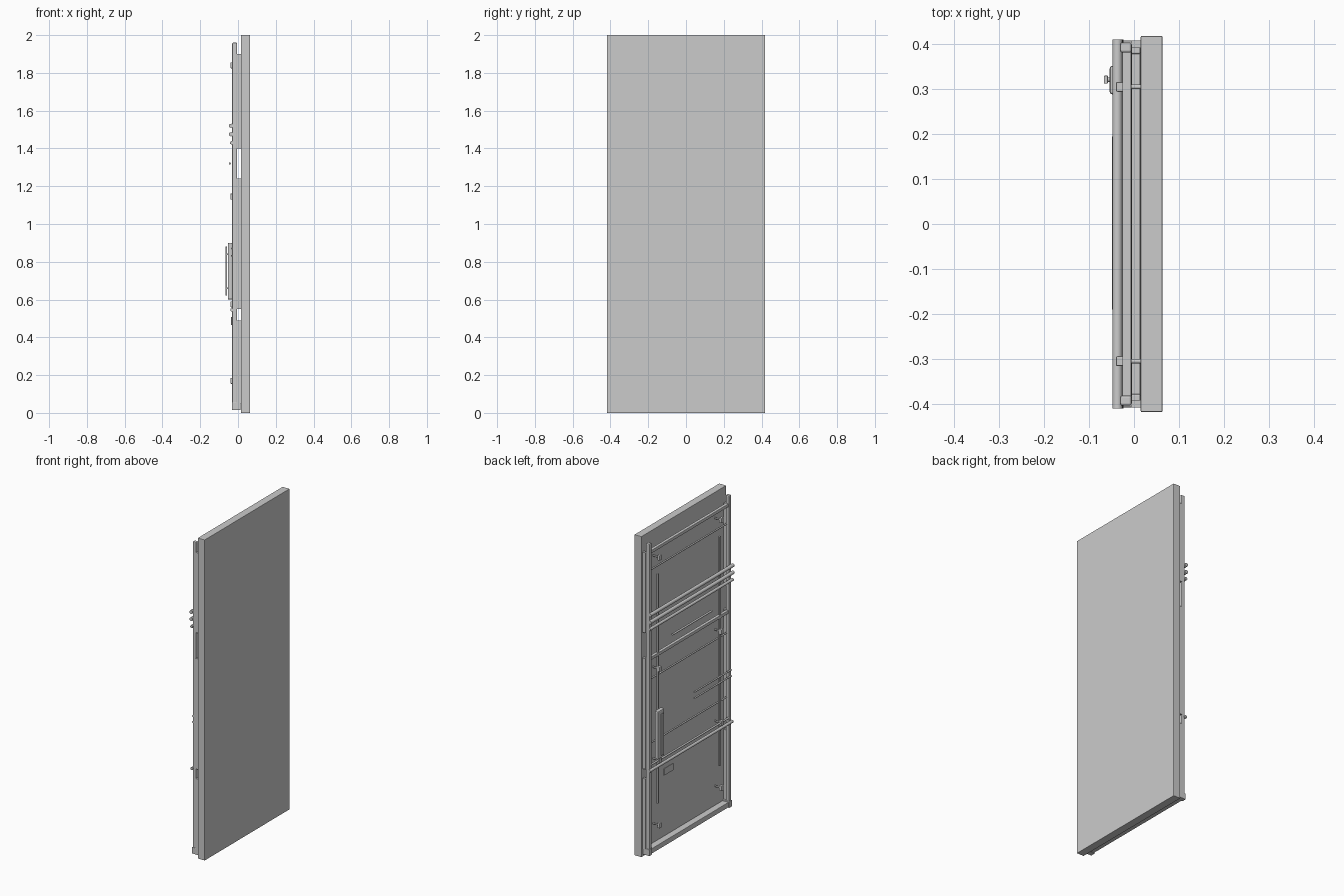
import bpy, bmesh
from mathutils import Matrix, Vector

if "Cube" in bpy.data.objects:
    bpy.data.objects.remove(bpy.data.objects["Cube"])


def finish(name, bm):
    mesh = bpy.data.meshes.new(name)
    bm.to_mesh(mesh)
    bm.free()
    ob = bpy.data.objects.new(name, mesh)
    bpy.context.collection.objects.link(ob)
    return ob


def box(name, x, y, z, bevel=0.0):
    """Box from (min, max) ranges, with an optional small bevel."""
    bm = bmesh.new()
    size = Vector((x[1] - x[0], y[1] - y[0], z[1] - z[0]))
    mid = Vector((x[0] + x[1], y[0] + y[1], z[0] + z[1])) / 2
    bmesh.ops.create_cube(bm, size=1)
    bmesh.ops.scale(bm, vec=size, verts=bm.verts)
    bmesh.ops.translate(bm, vec=mid, verts=bm.verts)
    if bevel:
        bmesh.ops.bevel(bm, geom=bm.edges[:], offset=bevel, segments=2,
                        profile=0.5, affect='EDGES')
    return finish(name, bm)


def rod(name, a, b, r, sides=12):
    """Cylinder between two points."""
    a, b = Vector(a), Vector(b)
    bm = bmesh.new()
    rot = (b - a).to_track_quat('Z', 'Y').to_matrix().to_4x4()
    bmesh.ops.create_cone(bm, cap_ends=True, segments=sides, radius1=r, radius2=r,
                          depth=(b - a).length,
                          matrix=Matrix.Translation((a + b) / 2) @ rot)
    for f in bm.faces:
        f.smooth = len(f.verts) == 4
    for e in bm.edges:
        if any(len(f.verts) > 4 for f in e.link_faces):
            e.smooth = False
    return finish(name, bm)


# main slab
box("door_slab", (0.015, 0.063), (-0.418, 0.418), (0, 2), 0.002)

# parts repeated on both sides
for side, s in (("left", 1), ("right", -1)):
    def ys(a, b):
        return tuple(sorted((s * a, s * b)))

    # upright post and its foot
    box(f"post_{side}", (-0.031, -0.005), ys(0.381, 0.404), (0.05, 1.96), 0.005)
    box(f"post_foot_{side}", (-0.033, 0.014), ys(0.378, 0.408), (0.015, 0.055), 0.003)
    # spacer strips between post and slab
    for i, z in enumerate(((0.05, 0.49), (0.55, 1.24), (1.40, 1.90))):
        box(f"spacer_{side}_{i}", (-0.007, 0.015), ys(0.391, 0.408), z)
    # slim vertical locking bar
    box(f"locking_bar_{side}", (-0.024, -0.014), ys(0.298, 0.312), (0.305, 1.735))
    # knobs on short stems
    for i, z in enumerate((0.17, 0.575, 1.145, 1.84)):
        box(f"knob_{side}_{i}", (-0.04, -0.022), ys(0.294, 0.316),
            (z - 0.016, z + 0.016), 0.003)
        rod(f"knob_stem_{side}_{i}", (-0.024, s * 0.305, z), (0.016, s * 0.305, z), 0.005)

# cross rails of the frame
for i, z in enumerate((1.90, 1.235)):
    box(f"cross_rail_{i}", (-0.026, -0.006), (-0.385, 0.385), (z - 0.01, z + 0.01), 0.003)
box("bottom_rail", (-0.028, 0.014), (-0.385, 0.385), (0.018, 0.05), 0.003)

# thin cross wires
for i, z in enumerate((1.78, 1.10, 0.70)):
    rod(f"cross_wire_{i}", (-0.010, -0.39, z), (-0.010, 0.39, z), 0.005, 8)

# long horizontal rods in front of the posts
for i, (x, z, r) in enumerate(((-0.037, 1.52, 0.011), (-0.037, 1.475, 0.011),
                               (-0.034, 1.43, 0.009), (-0.032, 0.545, 0.009))):
    rod(f"long_rod_{i}", (x, -0.41, z), (x, 0.41, z), r, 16)
rod("lower_rod", (-0.026, -0.40, 0.575), (-0.026, 0.40, 0.575), 0.006)

# short rods
rod("short_rod_centre", (-0.043, -0.19, 1.32), (-0.043, 0.195, 1.32), 0.006)
for i, z in enumerate((0.87, 0.832)):
    rod(f"short_rod_side_{i}", (-0.032, -0.40, z), (-0.032, -0.035, z), 0.005)

# handle: backing plate, standoffs and grip
box("handle_plate", (-0.054, -0.028), (0.288, 0.352), (0.60, 0.90), 0.006)
box("handle_grip", (-0.067, -0.058), (0.312, 0.33), (0.622, 0.88), 0.002)
for i, z in enumerate((0.66, 0.84)):
    rod(f"handle_standoff_{i}", (-0.06, 0.321, z), (-0.05, 0.321, z), 0.005)

# small plate under the lower rod
box("small_plate", (-0.036, -0.03), (0.175, 0.265), (0.465, 0.508), 0.001)
